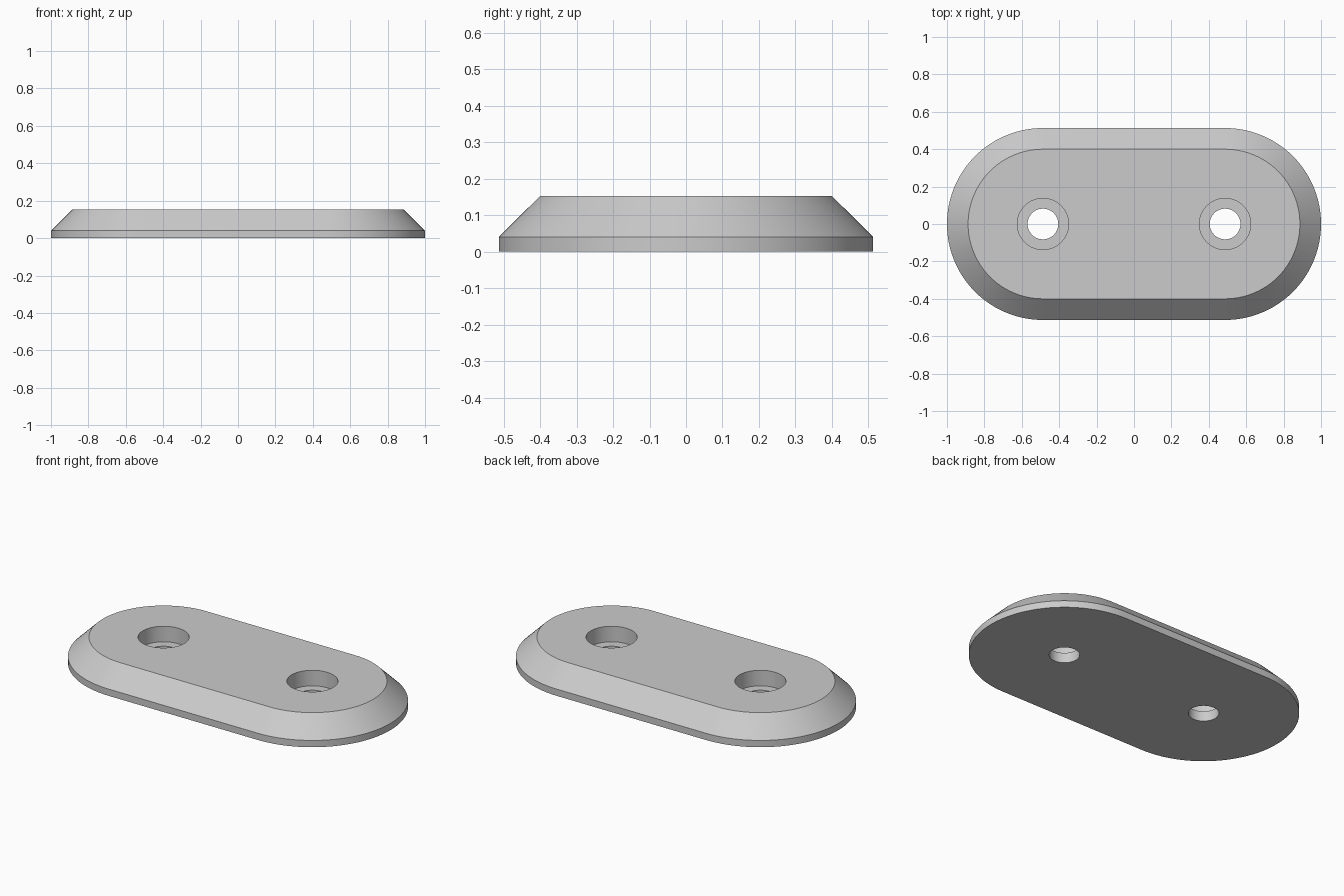
import bpy
import bmesh
from math import sin, cos, pi, radians

if "Cube" in bpy.data.objects:
    bpy.data.objects.remove(bpy.data.objects["Cube"], do_unlink=True)

CENTRE = 0.487    # x of the end arcs and of the holes
HEIGHT = 0.152
LEDGE = 0.06      # floor of the counterbores
SEGMENTS = 96

grey = bpy.data.materials.new("plain grey")
grey.use_nodes = True
colour = (0.6, 0.6, 0.6, 1)
grey.diffuse_color = colour
grey.node_tree.nodes["Principled BSDF"].inputs["Base Color"].default_value = colour


def outline(radius, spread, offset=0):
    """Circle split into two half arcs pushed apart along x."""
    half = SEGMENTS // 2
    points = []
    for side, start in ((1, -pi / 2), (-1, pi / 2)):
        count = half + 1 if spread else half
        for i in range(count):
            a = start + pi * i / half
            points.append((offset + side * spread + radius * cos(a), radius * sin(a)))
    return points


def loft(name, profile, spread=0, offset=0):
    """Closed solid from (radius, z) rings, bottom to top."""
    bm = bmesh.new()
    rings = [[bm.verts.new((x, y, z)) for x, y in outline(r, spread, offset)]
             for r, z in profile]
    bm.faces.new(rings[0][::-1])
    bm.faces.new(rings[-1])
    for low, high in zip(rings, rings[1:]):
        for i in range(len(low)):
            j = (i + 1) % len(low)
            bm.faces.new((low[i], low[j], high[j], high[i]))
    mesh = bpy.data.meshes.new(name)
    bm.to_mesh(mesh)
    bm.free()
    mesh.materials.append(grey)
    obj = bpy.data.objects.new(name, mesh)
    bpy.context.collection.objects.link(obj)
    return obj


# Rounded plate with a short upright rim and a wide chamfer
plate = loft("mounting_plate", [(0.513, 0), (0.513, 0.04), (0.4, HEIGHT)], spread=CENTRE)
bpy.context.view_layer.objects.active = plate
plate.select_set(True)

# Two counterbored screw holes
for side in (-1, 1):
    cutter = loft("hole_cutter", [(0.082, -0.1), (0.082, LEDGE), (0.137, LEDGE), (0.137, 0.3)],
                  offset=side * CENTRE)
    cutter.hide_render = True
    cut = plate.modifiers.new("screw_hole", "BOOLEAN")
    cut.operation = "DIFFERENCE"
    cut.solver = "EXACT"
    cut.object = cutter
    bpy.ops.object.modifier_apply(modifier=cut.name)
    bpy.data.objects.remove(cutter, do_unlink=True)

bpy.ops.object.shade_smooth_by_angle(angle=radians(30))
